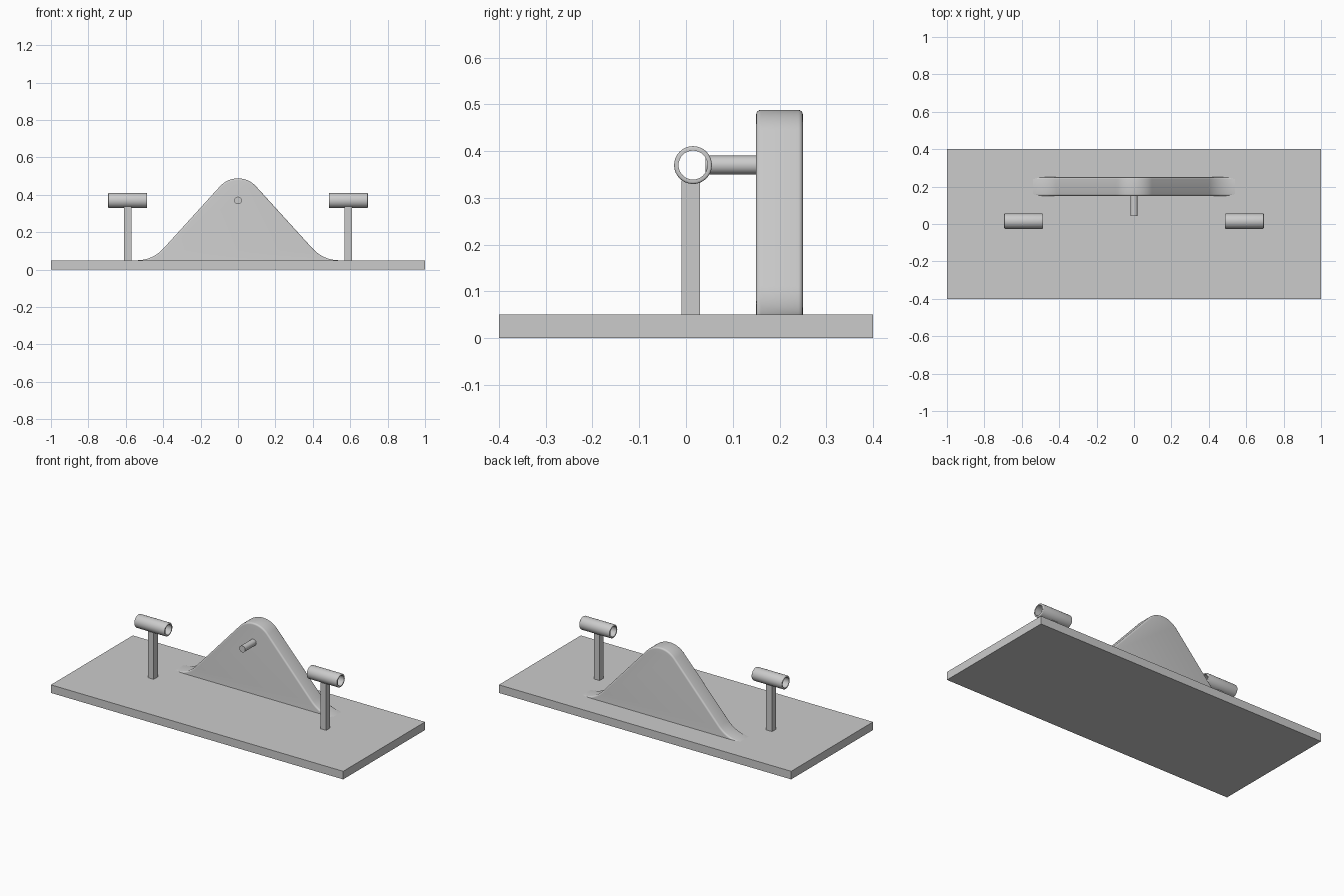
import bpy
import bmesh
from math import sin, cos, pi, radians

default = bpy.data.objects.get("Cube")
if default:
    bpy.data.objects.remove(default)

GREY = (0.6, 0.6, 0.6, 1)
grey = bpy.data.materials.new("plain grey")
grey.use_nodes = True
grey.diffuse_color = GREY
grey.node_tree.nodes["Principled BSDF"].inputs["Base Color"].default_value = GREY


def make(name, bm, smooth=False):
    """Turn a bmesh into a named grey object."""
    bmesh.ops.recalc_face_normals(bm, faces=bm.faces)
    mesh = bpy.data.meshes.new(name)
    bm.to_mesh(mesh)
    bm.free()
    mesh.materials.append(grey)
    obj = bpy.data.objects.new(name, mesh)
    bpy.context.collection.objects.link(obj)
    if smooth:
        bpy.ops.object.select_all(action='DESELECT')
        obj.select_set(True)
        bpy.context.view_layer.objects.active = obj
        bpy.ops.object.shade_smooth_by_angle(angle=radians(35))
    return obj


def box(name, low, high):
    bm = bmesh.new()
    bmesh.ops.create_cube(bm, size=1)
    for v in bm.verts:
        v.co = [a + (c + 0.5) * (b - a) for a, b, c in zip(low, high, v.co)]
    return make(name, bm)


def loft(name, rings, caps=True, loop=False):
    """Join matching rings of points with quads."""
    bm = bmesh.new()
    rows = [[bm.verts.new(p) for p in ring] for ring in rings]
    n = len(rows[0])
    pairs = list(zip(rows, rows[1:]))
    if loop:
        pairs.append((rows[-1], rows[0]))
    for a, b in pairs:
        for i in range(n):
            j = (i + 1) % n
            bm.faces.new((a[i], a[j], b[j], b[i]))
    if caps:
        bm.faces.new(rows[0])
        bm.faces.new(rows[-1])
    return make(name, bm, smooth=True)


# Base plate
BASE_TOP = 0.05
box("base_plate", (-1, -0.4, 0), (1, 0.4, BASE_TOP))

# Hill: rounded crest, straight slopes and flared feet, with rounded rims
SLOPE = radians(47.5)
CREST_R, FOOT_R, FOOT_X, PEAK = 0.13, 0.19, 0.54, 0.488
STEPS = 12


def hill_profile(inset):
    half = []
    for i in range(STEPS + 1):
        a = SLOPE * i / STEPS
        r = CREST_R - inset
        half.append((r * sin(a), PEAK - CREST_R + r * cos(a)))
    for i in range(STEPS + 1):
        a = SLOPE * (1 - i / STEPS)
        r = FOOT_R + inset
        half.append((FOOT_X - r * sin(a), BASE_TOP + FOOT_R - r * cos(a)))
    half.append((FOOT_X, BASE_TOP - 0.02))
    return [(-x, z) for x, z in reversed(half[1:])] + half


ROUND = 0.01
FRONT, BACK = 0.15, 0.25
angles = [pi / 2 * i / 4 for i in range(5)]
layers = [(FRONT + ROUND * (1 - cos(a)), ROUND * (1 - sin(a))) for a in angles]
layers += [(FRONT + BACK - y, d) for y, d in reversed(layers)]
loft("hill", [[(x, y, z) for x, z in hill_profile(d)] for y, d in layers])

# Peg standing out from the hill's front
AXIS_Z = 0.37
SIDES = 32
turn = [2 * pi * i / SIDES for i in range(SIDES)]
loft("peg", [[(0.02 * cos(t), y, AXIS_Z + 0.02 * sin(t)) for t in turn]
             for y in (0.042, 0.16)])

# Posts, each carrying an open tube with rounded rims
TUBE_Y, OUTER, INNER, HALF, FILLET = 0.015, 0.0405, 0.031, 0.104, 0.0045
arc = [(HALF - FILLET + FILLET * cos(a), OUTER - FILLET + FILLET * sin(a)) for a in angles]
section = [(HALF, INNER)] + arc
section += [(-x, r) for x, r in reversed(section)]

for side, label in ((1, "left"), (-1, "right")):
    cx = side * 0.59
    box(label + "_post", (cx - 0.02, -0.01, BASE_TOP - 0.01), (cx + 0.02, 0.03, 0.337))
    loft(label + "_tube",
         [[(cx + x, TUBE_Y + r * cos(t), AXIS_Z + r * sin(t)) for t in turn]
          for x, r in section], caps=False, loop=True)
